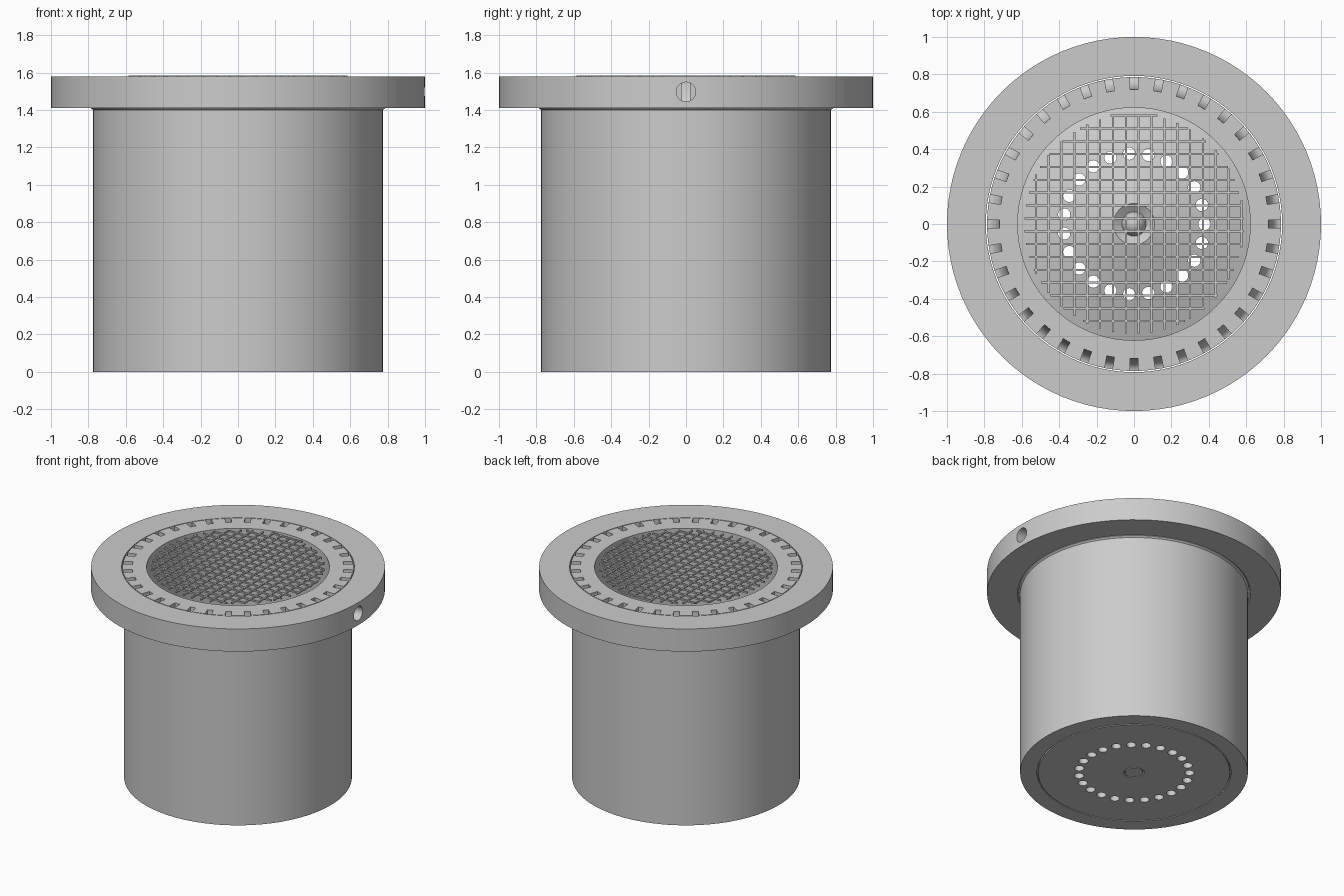
import bpy
import bmesh
from math import pi, sin, cos, radians, sqrt
from mathutils import Matrix, Vector

if "Cube" in bpy.data.objects:
    bpy.data.objects.remove(bpy.data.objects["Cube"], do_unlink=True)

grey = bpy.data.materials.new("plain grey")
grey.use_nodes = True
grey.diffuse_color = (0.6, 0.6, 0.6, 1)
grey.node_tree.nodes["Principled BSDF"].inputs["Base Color"].default_value = (0.6, 0.6, 0.6, 1)

TOP = 1.58


def finish(bm, name):
    bmesh.ops.recalc_face_normals(bm, faces=bm.faces[:])
    mesh = bpy.data.meshes.new(name)
    bm.to_mesh(mesh)
    bm.free()
    mesh.materials.append(grey)
    ob = bpy.data.objects.new(name, mesh)
    bpy.context.collection.objects.link(ob)
    return ob


def lathe(name, profile, closed, steps=96):
    bm = bmesh.new()
    verts = [bm.verts.new((r, 0, z)) for r, z in profile]
    edges = [bm.edges.new(pair) for pair in zip(verts, verts[1:])]
    if closed:
        edges.append(bm.edges.new((verts[-1], verts[0])))
    bmesh.ops.spin(bm, geom=verts + edges, cent=(0, 0, 0), axis=(0, 0, 1),
                   angle=2 * pi, steps=steps, use_duplicate=False)
    bmesh.ops.remove_doubles(bm, verts=bm.verts[:], dist=0.0001)
    return finish(bm, name)


def activate(ob):
    bpy.ops.object.select_all(action='DESELECT')
    ob.select_set(True)
    bpy.context.view_layer.objects.active = ob


def cut(ob, cutter):
    mod = ob.modifiers.new("cut", 'BOOLEAN')
    mod.operation = 'DIFFERENCE'
    mod.solver = 'EXACT'
    mod.object = cutter
    activate(ob)
    bpy.ops.object.modifier_apply(modifier=mod.name)
    bpy.data.objects.remove(cutter, do_unlink=True)


def smooth(ob):
    activate(ob)
    bpy.ops.object.shade_smooth_by_angle(angle=radians(30))


# Hollow body: grooved base, outer wall, collar, bore, conical floor, centre spike
body = lathe("body", [
    (0, 0), (0.062, 0), (0.062, 0.02), (0.07, 0.02), (0.07, 0),
    (0.652, 0), (0.652, 0.02), (0.66, 0.02), (0.66, 0), (0.775, 0),
    (0.775, 1.4), (0.786, 1.41), (0.786, TOP), (0.622, TOP),
    (0.622, 0.15), (0.11, 0.32), (0.065, 0.29), (0, 0.45)], closed=False)

# Ring of drain holes through the floor
bm = bmesh.new()
HOLES = 23
for i in range(HOLES):
    place = Matrix.Rotation(2 * pi * i / HOLES, 4, 'Z') @ Matrix.Translation((0.377, 0, 0.2))
    bmesh.ops.create_cone(bm, cap_ends=True, segments=20, radius1=0.033,
                          radius2=0.033, depth=1, matrix=place)
cut(body, finish(bm, "hole_cutter"))

# Overflow notches round the collar, floors curving outward and down
bm = bmesh.new()
NOTCHES = 36
arc = [(0.72 + 0.063 * (1 - cos(a)), 1.56 - 0.135 * sin(a))
       for a in (radians(15 * k) for k in range(7))]
outline = [(0.72, 1.62)] + arc + [(0.82, 1.425), (0.82, 1.62)]
for i in range(NOTCHES):
    turn = Matrix.Rotation(2 * pi * i / NOTCHES, 3, 'Z')
    face = bm.faces.new([bm.verts.new(turn @ Vector((r, -0.021, z))) for r, z in outline])
    side = bmesh.ops.extrude_face_region(bm, geom=[face], use_keep_orig=True)
    moved = [v for v in side["geom"] if isinstance(v, bmesh.types.BMVert)]
    bmesh.ops.translate(bm, verts=moved, vec=turn @ Vector((0, 0.042, 0)))
cut(body, finish(bm, "notch_cutter"))
smooth(body)

# Outer flange with one radial port
flange = lathe("flange", [(0.792, 1.41), (1, 1.41), (1, TOP), (0.792, TOP)], closed=True)
bm = bmesh.new()
bmesh.ops.create_cone(bm, cap_ends=True, segments=32, radius1=0.052, radius2=0.052, depth=0.5,
                      matrix=Matrix.Translation((0.95, 0, 1.497)) @ Matrix.Rotation(pi / 2, 4, 'Y'))
cut(flange, finish(bm, "port_cutter"))
smooth(flange)

# Wire screen across the opening
bm = bmesh.new()
WIRE, PITCH, REACH = 0.011, 0.0687, 0.587


def wire(centre, size):
    bmesh.ops.create_cube(bm, size=1, matrix=Matrix.Translation(centre) @ Matrix.Diagonal((*size, 1)))


for k in range(-8, 9):
    x, y = 0.025 + PITCH * k, 0.03 + PITCH * k
    span_x, span_y = (2 * max(0.125, sqrt(max(0, REACH ** 2 - p * p))) for p in (x, y))
    wire((x, 0, 1.579), (WIRE, span_x, WIRE))
    wire((0, y, 1.579), (span_y, WIRE, WIRE))
finish(bm, "wire_screen")
